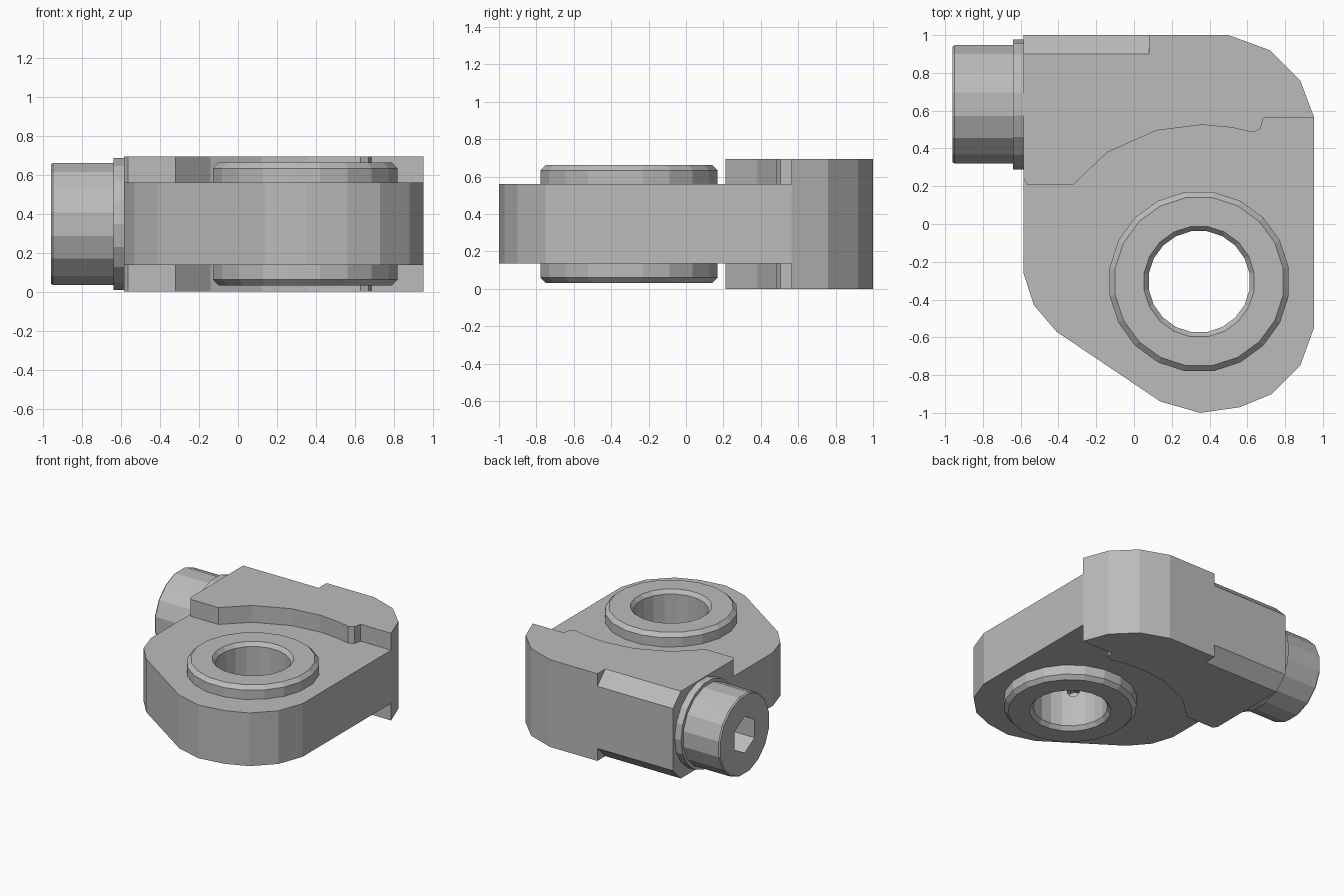
import bpy, bmesh, math
from mathutils import Matrix, Vector

if "Cube" in bpy.data.objects:
    bpy.data.objects.remove(bpy.data.objects["Cube"])

grey = bpy.data.materials.new("steel grey")
grey.diffuse_color = (0.5, 0.5, 0.5, 1)
grey.use_nodes = True
grey.node_tree.nodes["Principled BSDF"].inputs["Base Color"].default_value = grey.diffuse_color

MID = 0.347  # mid height, the part is symmetric about it


def finish(name, bm, mat=Matrix()):
    bmesh.ops.transform(bm, matrix=mat, verts=bm.verts)
    bmesh.ops.recalc_face_normals(bm, faces=bm.faces)
    me = bpy.data.meshes.new(name)
    bm.to_mesh(me)
    bm.free()
    me.materials.append(grey)
    ob = bpy.data.objects.new(name, me)
    bpy.context.collection.objects.link(ob)
    return ob


def prism(name, pts, z0, z1, mat=Matrix()):
    bm = bmesh.new()
    face = bm.faces.new([bm.verts.new((x, y, z0)) for x, y in pts])
    ext = bmesh.ops.extrude_face_region(bm, geom=[face])["geom"]
    bmesh.ops.translate(bm, vec=(0, 0, z1 - z0),
                        verts=[v for v in ext if isinstance(v, bmesh.types.BMVert)])
    return finish(name, bm, mat)


def lathe(name, profile, n, mat, closed):
    """Spin (radius, height) points about z; closed joins last ring to first."""
    bm = bmesh.new()
    rings = [[bm.verts.new((r * math.cos(2 * math.pi * (i + 0.5) / n),
                            r * math.sin(2 * math.pi * (i + 0.5) / n), z))
              for i in range(n)] for r, z in profile]
    pairs = list(zip(rings, rings[1:] + (rings[:1] if closed else [])))
    for a, b in pairs:
        for i in range(n):
            j = (i + 1) % n
            bm.faces.new((a[i], a[j], b[j], b[i]))
    if not closed:
        bm.faces.new(rings[0])
        bm.faces.new(rings[-1])
    return finish(name, bm, mat)


def cut(target, cutter):
    cutter.hide_render = True
    mod = target.modifiers.new("cut", "BOOLEAN")
    mod.operation, mod.solver, mod.object = "DIFFERENCE", "EXACT", cutter
    bpy.context.view_layer.objects.active = target
    bpy.ops.object.modifier_apply(modifier=mod.name)
    bpy.data.objects.remove(cutter)


def ngon(r, n, turn=0.0):
    return [(r * math.cos(2 * math.pi * i / n + turn),
             r * math.sin(2 * math.pi * i / n + turn)) for i in range(n)]


# shared wavy shoulder line, left to right
wave = [(-0.585, 0.24), (-0.565, 0.21), (-0.32, 0.21), (-0.14, 0.38), (0.12, 0.495),
        (0.36, 0.525), (0.52, 0.51), (0.63, 0.485), (0.67, 0.505), (0.685, 0.565), (0.953, 0.565)]
lower = [(0.953, -0.55), (0.88, -0.75), (0.73, -0.90), (0.56, -0.97), (0.35, -1.0),
         (0.14, -0.94), (-0.41, -0.57), (-0.53, -0.43), (-0.585, -0.26)]
upper = [(0.88, 0.76), (0.72, 0.92), (0.50, 1.0), (-0.585, 1.0)]

# thin lug plate with a seat for the bush
bush_at = Matrix.Translation((0.345, -0.305, MID))
plate = prism("lug_plate", wave + lower, 0.137, 0.56)
cut(plate, prism("seat_cutter", ngon(0.40, 20), -1, 1, bush_at))

# thick clamp block, chamfered along the back edge near the screw
block = prism("clamp_block", wave + upper, 0, 2 * MID)
for s in (1, -1):
    # prism axes x,y,z -> world y,z,x
    m = Matrix(((0, 0, 1, 0), (1, 0, 0, 0), (0, s, 0, MID), (0, 0, 0, 1)))
    cut(block, prism("chamfer_cutter", [(0.88, MID + 0.02), (1.02, MID - 0.12), (1.02, MID + 0.02)],
                     -0.7, 0.08, m))

# pressed-in bush with chamfered rims and a small oil hole
h = 0.316
bush = lathe("bush", [(0.27, -h + 0.03), (0.295, -h), (0.45, -h), (0.48, -h + 0.03),
                      (0.48, h - 0.03), (0.45, h), (0.295, h), (0.27, h - 0.03)],
             20, bush_at, True)
radial = bush_at @ Matrix.Rotation(math.radians(225), 4, "Z") @ Matrix.Rotation(math.pi / 2, 4, "Y")
cut(bush, prism("oil_hole_cutter", ngon(0.045, 10), 0.2, 0.36, radial))

# washer and socket screw pointing to -x
screw_at = Matrix.Translation((0, 0.633, MID)) @ Matrix.Rotation(-math.pi / 2, 4, "Y")
lathe("washer", [(0.345, 0.575), (0.345, 0.64)], 18, screw_at, False)
head = lathe("screw_head", [(0.32, 0.63), (0.32, 0.95), (0.312, 0.96)], 16, screw_at, False)
cut(head, prism("socket_cutter", ngon(0.145, 6), 0.76, 1.1, screw_at))
